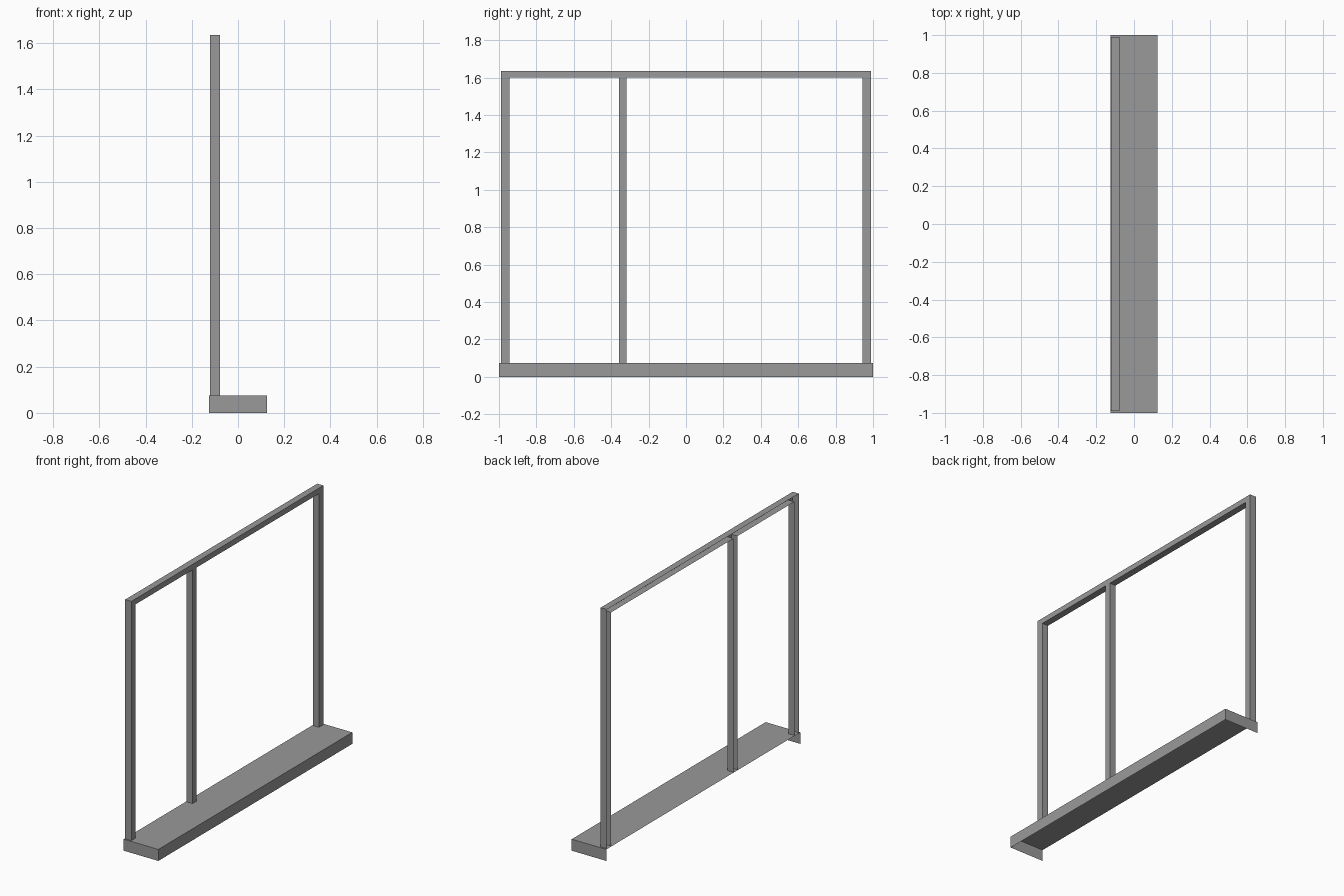
import bpy, bmesh

cube = bpy.data.objects.get("Cube")
if cube:
    bpy.data.objects.remove(cube, do_unlink=True)

GREY = (0.32, 0.32, 0.32, 1)
mat = bpy.data.materials.new("plain grey")
mat.use_nodes = True
mat.diffuse_color = GREY
mat.node_tree.nodes["Principled BSDF"].inputs["Base Color"].default_value = GREY


def extruded_shell(name, outline, back, front):
    """Flat faces at x = front, walls running to an open side at x = back.
    outline is a list of (y0, y1, z0, z1) panels that share edges."""
    bm = bmesh.new()
    for y0, y1, z0, z1 in outline:
        bm.faces.new([bm.verts.new((front, y, z))
                      for y, z in ((y0, z0), (y1, z0), (y1, z1), (y0, z1))])
    bmesh.ops.remove_doubles(bm, verts=bm.verts[:], dist=0.0001)
    # walls along the outer and inner borders, none along the lower edge
    low = min(v.co.z for v in bm.verts)
    rim = [e for e in bm.edges if e.is_boundary
           and any(v.co.z > low + 0.001 for v in e.verts)]
    walls = bmesh.ops.extrude_edge_only(bm, edges=rim)["geom"]
    bmesh.ops.translate(bm, vec=(back - front, 0, 0),
                        verts=[g for g in walls if isinstance(g, bmesh.types.BMVert)])
    bmesh.ops.recalc_face_normals(bm, faces=bm.faces[:])
    # the front panels must look towards +x
    if any(f.normal.x < -0.5 for f in bm.faces):
        bmesh.ops.reverse_faces(bm, faces=bm.faces[:])
    # close the y ends of a solid-ended part
    mesh = bpy.data.meshes.new(name)
    bm.to_mesh(mesh)
    bm.free()
    mesh.materials.append(mat)
    obj = bpy.data.objects.new(name, mesh)
    bpy.context.collection.objects.link(obj)
    return obj


# Sill: top, front edge and two ends, open below and behind
SILL_TOP = 0.075
sill_bm = bmesh.new()
bmesh.ops.create_cube(sill_bm, size=1)
for v in sill_bm.verts:
    v.co = (v.co.x * 0.25, v.co.y * 2, (v.co.z + 0.5) * SILL_TOP)
sill_bm.normal_update()
bmesh.ops.delete(sill_bm, geom=[f for f in sill_bm.faces
                                if f.normal.x < -0.5 or f.normal.z < -0.5],
                 context='FACES')
sill_mesh = bpy.data.meshes.new("sill")
sill_bm.to_mesh(sill_mesh)
sill_bm.free()
sill_mesh.materials.append(mat)
sill = bpy.data.objects.new("sill", sill_mesh)
bpy.context.collection.objects.link(sill)

# Window frame: three posts, with rail pieces above posts and openings
RAIL_LOW, RAIL_TOP = 1.6, 1.636
stops = [-0.99, -0.945, -0.358, -0.317, 0.945, 0.99]
panels = []
for i, (a, b) in enumerate(zip(stops, stops[1:])):
    panels.append((a, b, RAIL_LOW, RAIL_TOP))
    if i % 2 == 0:
        panels.append((a, b, SILL_TOP, RAIL_LOW))
extruded_shell("window_frame", panels, -0.121, -0.077)
